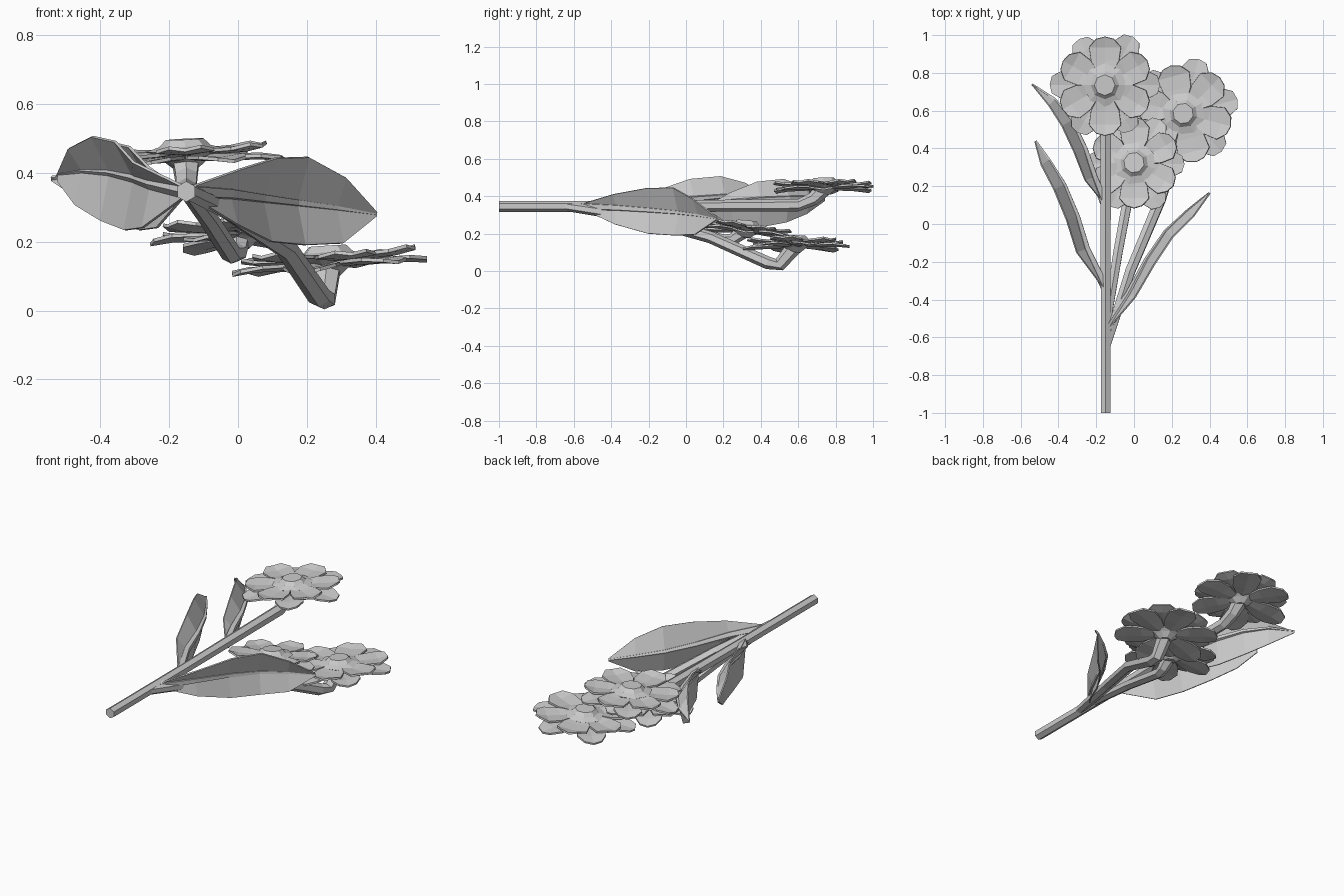
import bpy, math, random
from mathutils import Vector, Matrix

if "Cube" in bpy.data.objects:
    bpy.data.objects.remove(bpy.data.objects["Cube"])

random.seed(4)


def mesh_object(name, verts, faces, thickness=0):
    me = bpy.data.meshes.new(name)
    me.from_pydata([tuple(v) for v in verts], [], faces)
    ob = bpy.data.objects.new(name, me)
    bpy.context.collection.objects.link(ob)
    if thickness:
        mod = ob.modifiers.new("thickness", "SOLIDIFY")
        mod.thickness = thickness
        mod.offset = 0
    return ob


def tube(name, pts, radii, sides=6):
    """Faceted tube swept along points."""
    pts = [Vector(p) for p in pts]
    verts, faces = [], []
    for i, p in enumerate(pts):
        t = (pts[min(i + 1, len(pts) - 1)] - pts[max(i - 1, 0)]).normalized()
        side = Vector((1, 0, 0))
        side = (side - t * side.dot(t)).normalized()
        up = side.cross(t)
        for k in range(sides):
            a = math.tau * (k + 0.5) / sides
            verts.append(p + (side * math.cos(a) + up * math.sin(a)) * radii[i])
    for i in range(len(pts) - 1):
        for k in range(sides):
            a, b = i * sides + k, i * sides + (k + 1) % sides
            faces.append((a, a + sides, b + sides, b))
    faces.append(tuple(range(sides)))
    faces.append(tuple(range(len(verts) - 1, len(verts) - sides - 1, -1)))
    return mesh_object(name, verts, faces)


def leaf(name, rib, top, bottom, fold_top, fold_bottom):
    """Upright blade folded along a midrib; top / bottom are edge heights."""
    verts, faces = [], []
    n = len(rib)
    for i, p in enumerate(rib):
        p = Vector(p)
        t = Vector(rib[min(i + 1, n - 1)]) - Vector(rib[max(i - 1, 0)])
        out = Vector((-t.y, t.x, 0)).normalized()
        w = min(1, abs(top[i] - bottom[i]) / 0.2)
        verts += [Vector((p.x, p.y, top[i])) + out * fold_top * w, p,
                  Vector((p.x, p.y, bottom[i])) + out * fold_bottom * w]
    for i in range(n - 1):
        a = 3 * i
        faces += [(a, a + 1, a + 4, a + 3), (a + 1, a + 2, a + 5, a + 4)]
    mesh_object(name, verts, faces, 0.008)
    tube(name + "_midrib", rib, [0.024 - 0.018 * i / (n - 1) for i in range(n)], 5)


def flower(name, centre, radius, tilt, turn, petals=6):
    """Two rings of blunt petals around a raised eight-sided cup."""
    m = Matrix.Translation(centre) @ Matrix.Rotation(tilt[1], 4, "Y") @ \
        Matrix.Rotation(tilt[0], 4, "X") @ Matrix.Rotation(turn, 4, "Z")
    # cup: lathe profile of (radius, height)
    prof = [(0.055, 0.0), (0.075, -0.02), (0.115, -0.032), (0.06, -0.065), (0.03, -0.09)]
    verts = [m @ Vector((r * math.cos(math.tau * k / 8), r * math.sin(math.tau * k / 8), z))
             for r, z in prof for k in range(8)]
    faces = [tuple(range(8)), tuple(range(39, 31, -1))]
    for i in range(4):
        for k in range(8):
            a, b = i * 8 + k, i * 8 + (k + 1) % 8
            faces.append((a, a + 8, b + 8, b))
    mesh_object(name + "_cup", verts, faces)
    # petals: (fraction of radius, half width, height)
    front = [(0.2, 0.03, -0.042), (0.5, 0.072, -0.042), (0.78, 0.082, -0.040), (0.95, 0.045, -0.030)]
    back = [(0.2, 0.03, -0.058), (0.5, 0.066, -0.060), (0.82, 0.076, -0.060), (1.04, 0.045, -0.068)]
    for ring, shape, off in (("front", front, 0), ("back", back, 0.5)):
        verts, faces = [], []
        for k in range(petals):
            rot = Matrix.Rotation(math.tau * (k + off) / petals, 4, "Z")
            lift, s = random.uniform(-0.012, 0.008), random.uniform(0.95, 1.02)
            base = len(verts)
            for f, w, z in shape:
                for j in (-1, 0, 1):
                    x = f * radius * s + (0.012 if j == 0 and f > 0.9 else 0)
                    zz = z + lift * f + (0.008 if j else 0)
                    verts.append(m @ rot @ Vector((x, j * w * radius / 0.26, zz)))
            for r in range(3):
                for j in range(2):
                    a = base + r * 3 + j
                    faces.append((a, a + 3, a + 4, a + 1))
        mesh_object(name + "_" + ring + "_petals", verts, faces, 0.010)


# stems
tube("main_stem", [(-0.15, -1, 0.345), (-0.15, -0.3, 0.345), (-0.15, 0.6, 0.352),
                   (-0.15, 0.68, 0.385), (-0.152, 0.735, 0.44)], [0.03, 0.03, 0.033, 0.036, 0.045])
tube("right_stem", [(-0.145, -0.64, 0.345), (-0.02, -0.25, 0.285), (0.14, 0.13, 0.18),
                    (0.235, 0.44, 0.042), (0.25, 0.50, 0.034), (0.26, 0.58, 0.13)],
     [0.025, 0.03, 0.032, 0.034, 0.036, 0.043])
tube("middle_stem", [(-0.145, -0.52, 0.345), (-0.085, -0.15, 0.265), (-0.02, 0.2, 0.165),
                     (-0.005, 0.25, 0.17), (0, 0.32, 0.22)],
     [0.025, 0.028, 0.03, 0.032, 0.04])

# flowers
flower("top_flower", (-0.155, 0.735, 0.497), 0.268, (0.03, -0.05), math.radians(90))
flower("right_flower", (0.26, 0.585, 0.188), 0.274, (-0.01, -0.065), math.radians(-15))
flower("middle_flower", (0.0, 0.325, 0.268), 0.248, (-0.10, -0.06), math.radians(30))

# leaves: edges flare outward from the inner midrib
leaf("right_leaf",
     [(-0.14, -0.55, 0.345), (-0.025, -0.37, 0.338), (0.07, -0.19, 0.325),
      (0.17, -0.04, 0.312), (0.285, 0.07, 0.297), (0.40, 0.165, 0.28)],
     [0.36, 0.41, 0.442, 0.445, 0.385, 0.287], [0.33, 0.25, 0.20, 0.19, 0.195, 0.273],
     -0.045, -0.03)
left_top = [0.36, 0.43, 0.49, 0.505, 0.47, 0.395]
left_bottom = [0.33, 0.24, 0.233, 0.26, 0.305, 0.375]
leaf("lower_left_leaf",
     [(-0.15, -0.34, 0.345), (-0.25, -0.13, 0.368), (-0.30, 0.04, 0.385),
      (-0.37, 0.21, 0.40), (-0.45, 0.34, 0.405), (-0.52, 0.44, 0.395)],
     left_top, left_bottom, 0.06, 0.03)
leaf("upper_left_leaf",
     [(-0.155, 0.11, 0.345), (-0.21, 0.25, 0.365), (-0.26, 0.40, 0.38),
      (-0.33, 0.55, 0.39), (-0.42, 0.66, 0.395), (-0.54, 0.74, 0.385)],
     [z - 0.015 for z in left_top], left_bottom, 0.06, 0.03)
